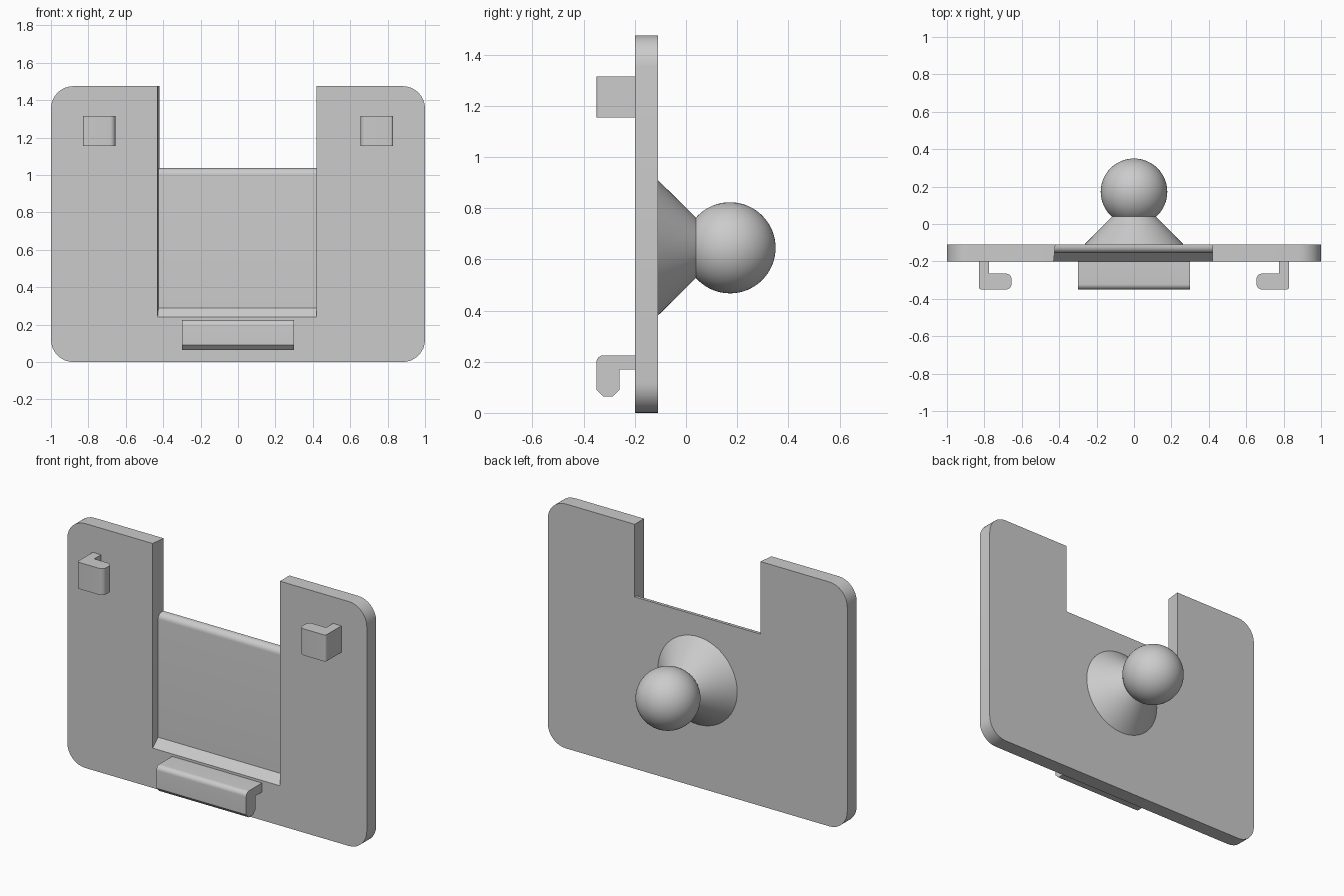
import bpy, bmesh, math
from mathutils import Vector, Matrix

cube = bpy.data.objects.get("Cube")
if cube:
    bpy.data.objects.remove(cube, do_unlink=True)

GREY = (0.6, 0.6, 0.6, 1)
grey = bpy.data.materials.new("grey plastic")
grey.use_nodes = True
grey.diffuse_color = GREY
grey.node_tree.nodes["Principled BSDF"].inputs["Base Color"].default_value = GREY


def rounded(corners, steps=8):
    """Outline from (u, v, radius) corners, each rounded by a circular arc."""
    out = []
    for i, (u, v, r) in enumerate(corners):
        p = Vector((u, v))
        if r == 0:
            out.append(p)
            continue
        a = (Vector(corners[i - 1][:2]) - p).normalized()
        b = (Vector(corners[(i + 1) % len(corners)][:2]) - p).normalized()
        half = a.angle(b) / 2
        centre = p + (a + b).normalized() * r / math.sin(half)
        start = p + a * r / math.tan(half) - centre
        end = p + b * r / math.tan(half) - centre
        sweep = start.angle_signed(end)
        for k in range(steps + 1):
            t = -sweep * k / steps
            out.append(centre + Matrix.Rotation(t, 2) @ start)
    return out


def finish(name, bm):
    bmesh.ops.recalc_face_normals(bm, faces=bm.faces)
    mesh = bpy.data.meshes.new(name)
    bm.to_mesh(mesh)
    bm.free()
    obj = bpy.data.objects.new(name, mesh)
    bpy.context.collection.objects.link(obj)
    mesh.materials.append(grey)
    return obj


def smooth(obj):
    bpy.ops.object.select_all(action="DESELECT")
    obj.select_set(True)
    bpy.context.view_layer.objects.active = obj
    bpy.ops.object.shade_smooth_by_angle(angle=math.radians(30))


def prism(name, corners, axis, lo, hi):
    """Extrude an outline along x, y or z."""
    place = {"x": lambda u, v, w: (w, u, v),
             "y": lambda u, v, w: (u, w, v),
             "z": lambda u, v, w: (u, v, w)}[axis]
    bm = bmesh.new()
    outline = rounded(corners)
    ends = [[bm.verts.new(place(p.x, p.y, w)) for p in outline] for w in (lo, hi)]
    for ring in ends:
        bm.faces.new(ring)
    n = len(outline)
    for i in range(n):
        j = (i + 1) % n
        bm.faces.new((ends[0][i], ends[0][j], ends[1][j], ends[1][i]))
    return finish(name, bm)


# Back plate with rounded corners
TOP, FRONT, BACK, WEB = 1.475, -0.2, -0.11, -0.155
plate = prism("back_plate", [(-1, 0, 0.12), (1, 0, 0.12), (1, TOP, 0.12), (-1, TOP, 0.12)],
              "y", FRONT, BACK)

# Pocket with a sloped sill and an open notch above the thin web
pocket = prism("pocket_cutter",
               [(-0.245, 0.19, 0), (WEB, 0.29, 0), (WEB, 1.037, 0.035), (0, 1.037, 0),
                (0, 1.7, 0), (-0.245, 1.7, 0)], "x", -0.43, 0.42)
pocket.hide_render = True
for v in pocket.data.vertices:
    if v.co.x < 0:
        v.co.x += (v.co.y - FRONT) * 0.11
cut = plate.modifiers.new("pocket", "BOOLEAN")
cut.operation = "DIFFERENCE"
cut.solver = "EXACT"
cut.object = pocket
bpy.context.view_layer.update()
carved = bpy.data.meshes.new_from_object(
    plate.evaluated_get(bpy.context.evaluated_depsgraph_get()))
plate.modifiers.clear()
plate.data = carved
bpy.data.objects.remove(pocket, do_unlink=True)
smooth(plate)

# Bottom clip
smooth(prism("bottom_clip",
             [(FRONT, 0.225, 0), (-0.35, 0.225, 0.028), (-0.35, 0.09, 0), (-0.325, 0.065, 0),
              (-0.285, 0.065, 0), (-0.26, 0.09, 0), (-0.26, 0.17, 0), (FRONT, 0.17, 0)],
             "x", -0.3, 0.3))

# Upper side clips, hooking inward
for side, s in (("left", 1), ("right", -1)):
    hook = [(0.83, FRONT, 0), (0.83, -0.35, 0.015), (0.655, -0.35, 0.03),
            (0.655, -0.265, 0.03), (0.775, -0.265, 0), (0.775, FRONT, 0)]
    smooth(prism(side + "_clip", [(s * u, v, r) for u, v, r in hook], "z", 1.155, 1.315))

# Conical neck and mounting ball on the back
Z = 0.645
bm = bmesh.new()
bmesh.ops.create_cone(bm, cap_ends=True, segments=64, radius1=0.265, radius2=0.117, depth=0.15,
                      matrix=Matrix.Translation((0, BACK + 0.075, Z)) @ Matrix.Rotation(-math.pi / 2, 4, "X"))
smooth(finish("ball_neck", bm))
bm = bmesh.new()
bmesh.ops.create_uvsphere(bm, u_segments=64, v_segments=32, radius=0.178,
                          matrix=Matrix.Translation((0, 0.172, Z)))
smooth(finish("mounting_ball", bm))
